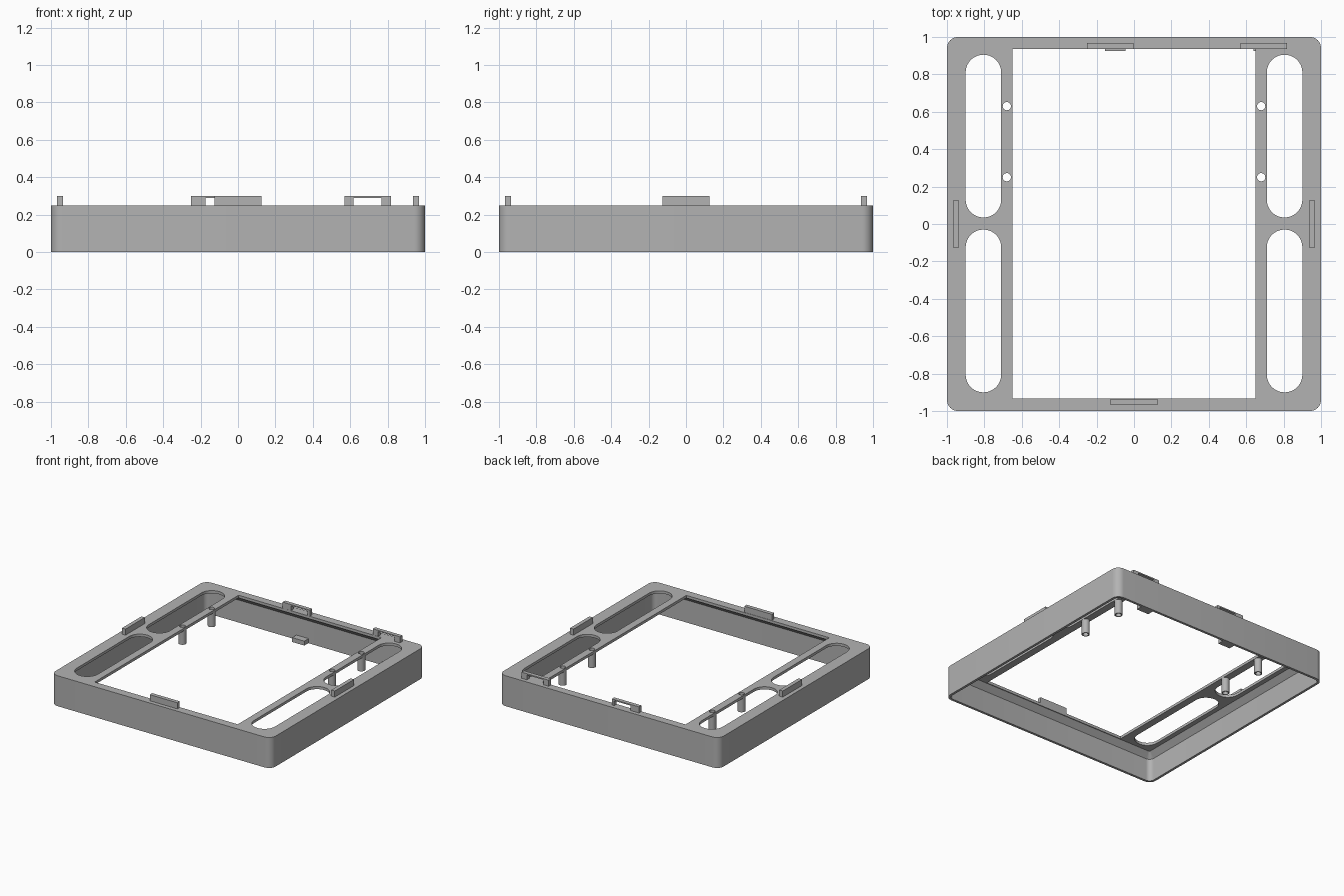
import bpy, bmesh
from math import cos, sin, pi, radians

cube = bpy.data.objects.get("Cube")
if cube:
    bpy.data.objects.remove(cube, do_unlink=True)

grey = bpy.data.materials.new("light grey plastic")
grey.use_nodes = True
colour = (0.45, 0.45, 0.45, 1)
grey.diffuse_color = colour
grey.node_tree.nodes["Principled BSDF"].inputs["Base Color"].default_value = colour


def outline(hx, hy, r, cx=0, cy=0, steps=8):
    """Rounded rectangle points, anticlockwise."""
    pts = []
    for i, (sx, sy) in enumerate([(1, 1), (-1, 1), (-1, -1), (1, -1)]):
        for k in range(steps + 1):
            a = (i + k / steps) * pi / 2
            pts.append((cx + sx * (hx - r) + r * cos(a), cy + sy * (hy - r) + r * sin(a)))
    return pts


def loft(name, rings):
    """Closed solid through a stack of (outline, z) rings."""
    bm = bmesh.new()
    loops = [[bm.verts.new((x, y, z)) for x, y in pts] for pts, z in rings]
    n = len(loops[0])
    for a, b in zip(loops, loops[1:]):
        for i in range(n):
            j = (i + 1) % n
            bm.faces.new((a[i], a[j], b[j], b[i]))
    bm.faces.new(loops[0][::-1])
    bm.faces.new(loops[-1])
    bmesh.ops.remove_doubles(bm, verts=bm.verts, dist=1e-5)
    bmesh.ops.recalc_face_normals(bm, faces=bm.faces)
    mesh = bpy.data.meshes.new(name)
    bm.to_mesh(mesh)
    bm.free()
    mesh.materials.append(grey)
    obj = bpy.data.objects.new(name, mesh)
    bpy.context.collection.objects.link(obj)
    return obj


def box(name, x0, x1, y0, y1, z0, z1):
    pts = [(x0, y0), (x1, y0), (x1, y1), (x0, y1)]
    return loft(name, [(pts, z0), (pts, z1)])


def disc(r, cx, cy, n=24):
    return [(cx + r * cos(2 * pi * i / n), cy + r * sin(2 * pi * i / n)) for i in range(n)]


def activate(obj):
    bpy.ops.object.select_all(action='DESELECT')
    obj.select_set(True)
    bpy.context.view_layer.objects.active = obj


def cut(obj, cutter):
    cutter.hide_render = True
    activate(obj)
    mod = obj.modifiers.new("cut", 'BOOLEAN')
    mod.operation, mod.solver, mod.object = 'DIFFERENCE', 'EXACT', cutter
    bpy.ops.object.modifier_apply(modifier=mod.name)
    bpy.data.objects.remove(cutter, do_unlink=True)


def smooth(obj):
    activate(obj)
    bpy.ops.object.shade_smooth_by_angle(angle=radians(30))


TOP, PLATE = 0.25, 0.228

# Frame: rounded block hollowed from below, with a chamfer under the top plate
frame = loft("frame", [(outline(1, 1, 0.06), 0), (outline(1, 1, 0.06), TOP)])
cut(frame, loft("cavity", [(outline(0.98, 0.98, 0.04), -0.05),
                           (outline(0.98, 0.98, 0.04), 0.185),
                           (outline(0.938, 0.938, 0.01), PLATE)]))
cut(frame, box("opening", -0.65, 0.65, -0.932, 0.935, 0.1, 0.4))

# Long slots and screw holes in both side strips
for sx in (-1, 1):
    for cy in (0.47, -0.465):
        slot = outline(0.095, 0.435, 0.0949, sx * 0.805, cy, 12)
        cut(frame, loft("slot", [(slot, 0.1), (slot, 0.4)]))
    for y in (0.25, 0.63):
        hole = disc(0.022, sx * 0.68, y)
        cut(frame, loft("hole", [(hole, 0.1), (hole, 0.4)]))
smooth(frame)

# Hollow screw posts hanging under the side strips
for side, sx in (("left", 1), ("right", -1)):
    for place, y in (("middle", 0.25), ("rear", 0.63)):
        outer, inner = disc(0.03, sx * 0.68, y), disc(0.022, sx * 0.68, y)
        post = loft(f"{side}_{place}_post", [(outer, 0.11), (outer, PLATE + 0.005)])
        cut(post, loft("bore", [(inner, 0), (inner, 0.4)]))
        smooth(post)

# Plain locating tabs on the front and sides
Z0, Z1 = TOP - 0.005, 0.3
box("front_tab", -0.125, 0.125, -0.967, -0.935, Z0, Z1)
box("left_tab", 0.935, 0.967, -0.125, 0.125, Z0, Z1)
box("right_tab", -0.967, -0.935, -0.125, 0.125, Z0, Z1)

# Back catches: windowed tab above, matching tongue inside the wall at the bottom
for name, x0, w0 in (("right", -0.25, -0.175), ("left", 0.57, 0.618)):
    tab = box(f"back_{name}_catch", x0, x0 + 0.247, 0.936, 0.968, Z0, Z1)
    cut(tab, box("window", w0, w0 + 0.15, 0.9, 1, TOP, 0.29))
    mid = w0 + 0.075
    box(f"back_{name}_tongue", mid - 0.055, mid + 0.055, 0.925, 0.985, 0.002, 0.038)
